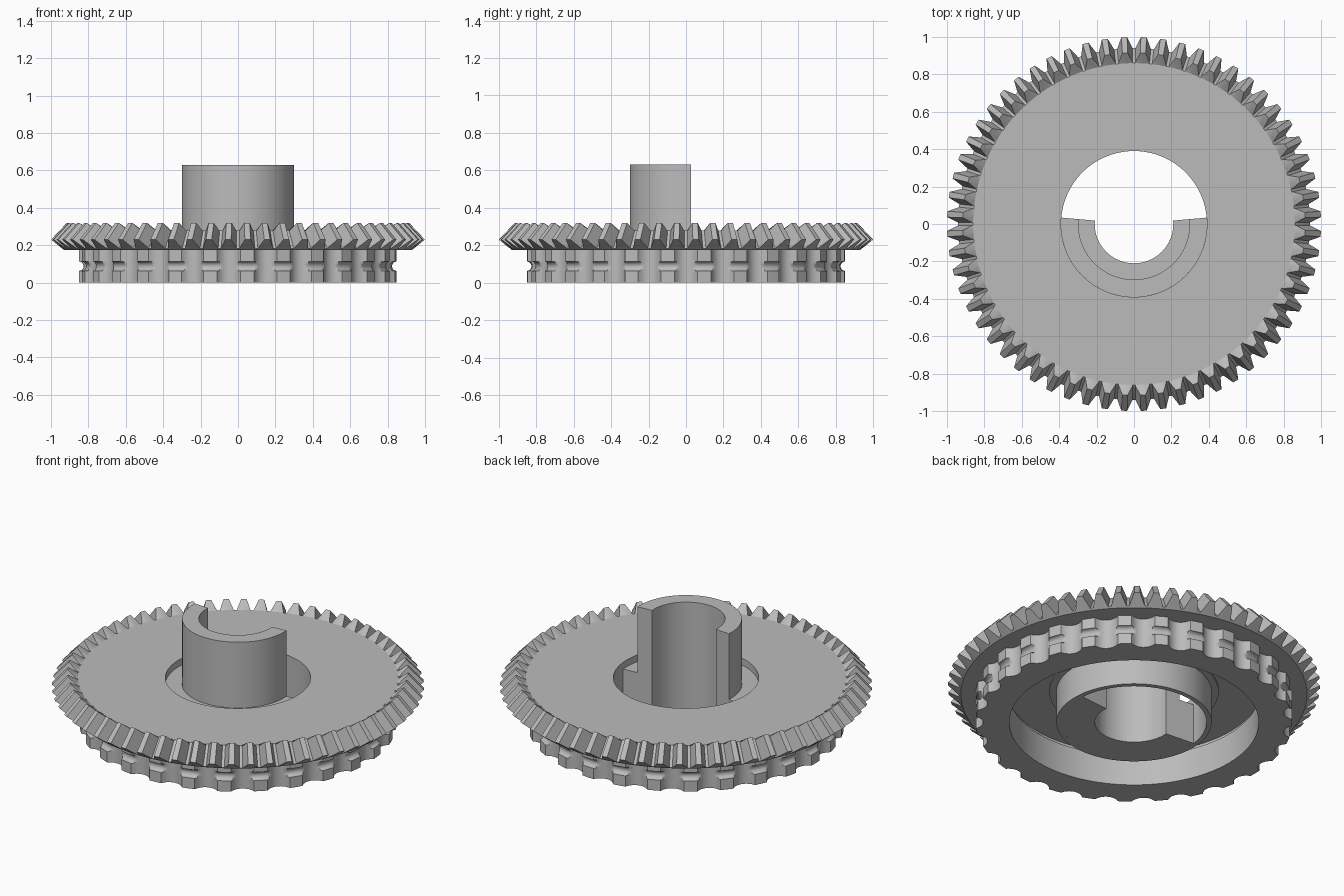
import bpy
import bmesh
from math import radians, cos, sin, sqrt, tau

cube = bpy.data.objects.get("Cube")
if cube:
    bpy.data.objects.remove(cube, do_unlink=True)

steel = bpy.data.materials.new("grey_steel")
steel.use_nodes = True
grey = (0.5, 0.5, 0.5, 1)
steel.diffuse_color = grey
steel.node_tree.nodes["Principled BSDF"].inputs["Base Color"].default_value = grey


def sweep(name, stations, closed=True):
    """Skin (angle, [(radius, z), ...]) cross-sections placed around the z axis."""
    bm = bmesh.new()
    rings = [[bm.verts.new((r * cos(a), r * sin(a), z)) for r, z in section]
             for a, section in stations]
    pairs = list(zip(rings, rings[1:]))
    if closed:
        pairs.append((rings[-1], rings[0]))
    else:
        bm.faces.new(rings[0])
        bm.faces.new(rings[-1])
    n = len(rings[0])
    for p, q in pairs:
        for i in range(n):
            j = (i + 1) % n
            bm.faces.new((p[i], q[i], q[j], p[j]))
    bmesh.ops.remove_doubles(bm, verts=bm.verts, dist=1e-5)
    bmesh.ops.recalc_face_normals(bm, faces=bm.faces)
    mesh = bpy.data.meshes.new(name)
    bm.to_mesh(mesh)
    bm.free()
    mesh.materials.append(steel)
    obj = bpy.data.objects.new(name, mesh)
    bpy.context.collection.objects.link(obj)
    bpy.ops.object.select_all(action="DESELECT")
    obj.select_set(True)
    bpy.context.view_layer.objects.active = obj
    bpy.ops.object.shade_smooth_by_angle(angle=radians(25))
    return obj


# Bevel gear: web and hub collar, with a tooth or root edge per station
def gear_section(inner, outer):
    return [(0.39, 0), (0.39, 0.28), (0.86, 0.28), inner, outer,
            (0.93, 0.175), (0.68, 0.175), (0.68, 0.2), (0.455, 0.2),
            (0.455, 0.19), (0.417, 0.19), (0.417, 0)]


root = gear_section((0.865, 0.275), (0.94, 0.183))
tip = gear_section((0.915, 0.32), (1.0, 0.23))
TEETH = 60
stations = []
for k in range(TEETH):
    mid = (k + 0.5) * tau / TEETH
    for offset, section in ((-2.5, root), (-0.9, tip), (0.9, tip), (2.5, root)):
        stations.append((mid + radians(offset), section))
sweep("bevel_gear", stations)

# Chain wheel: round pockets between lands, with a groove around the lands
POCKETS = 27
LAND, CENTRE, BALL = 0.85, 0.879, 0.0688
GROOVE_Z, GROOVE_R = 0.088, 0.025
HALF = 0.0735


def pocket_radius(a):
    if abs(a) > HALF:
        return LAND
    return min(LAND, CENTRE * cos(a) - sqrt(BALL ** 2 - (CENTRE * sin(a)) ** 2))


levels = [(0, LAND)]
for i in range(9):
    t = tau / 2 * i / 8
    levels.append((GROOVE_Z - GROOVE_R * cos(t), LAND - GROOVE_R * sin(t)))
levels.append((0.18, LAND))

stations = []
for k in range(POCKETS):
    samples = [HALF * i / 6 for i in range(-6, 7)] + [tau / POCKETS / 2]
    for a in samples:
        wall = pocket_radius(a)
        section = [(min(wall, r), z) for z, r in levels]
        stations.append((k * tau / POCKETS + a, section + [(0.67, 0.18), (0.67, 0)]))
sweep("chain_wheel", stations)

# Half hub: stepped sleeve covering the front half plus a few degrees
sleeve = [(0.21, 0), (0.39, 0), (0.39, 0.24), (0.30, 0.24), (0.30, 0.63), (0.21, 0.63)]
STEPS = 48
start, span = radians(175), radians(190)
sweep("half_hub", [(start + span * i / STEPS, sleeve) for i in range(STEPS + 1)],
      closed=False)
